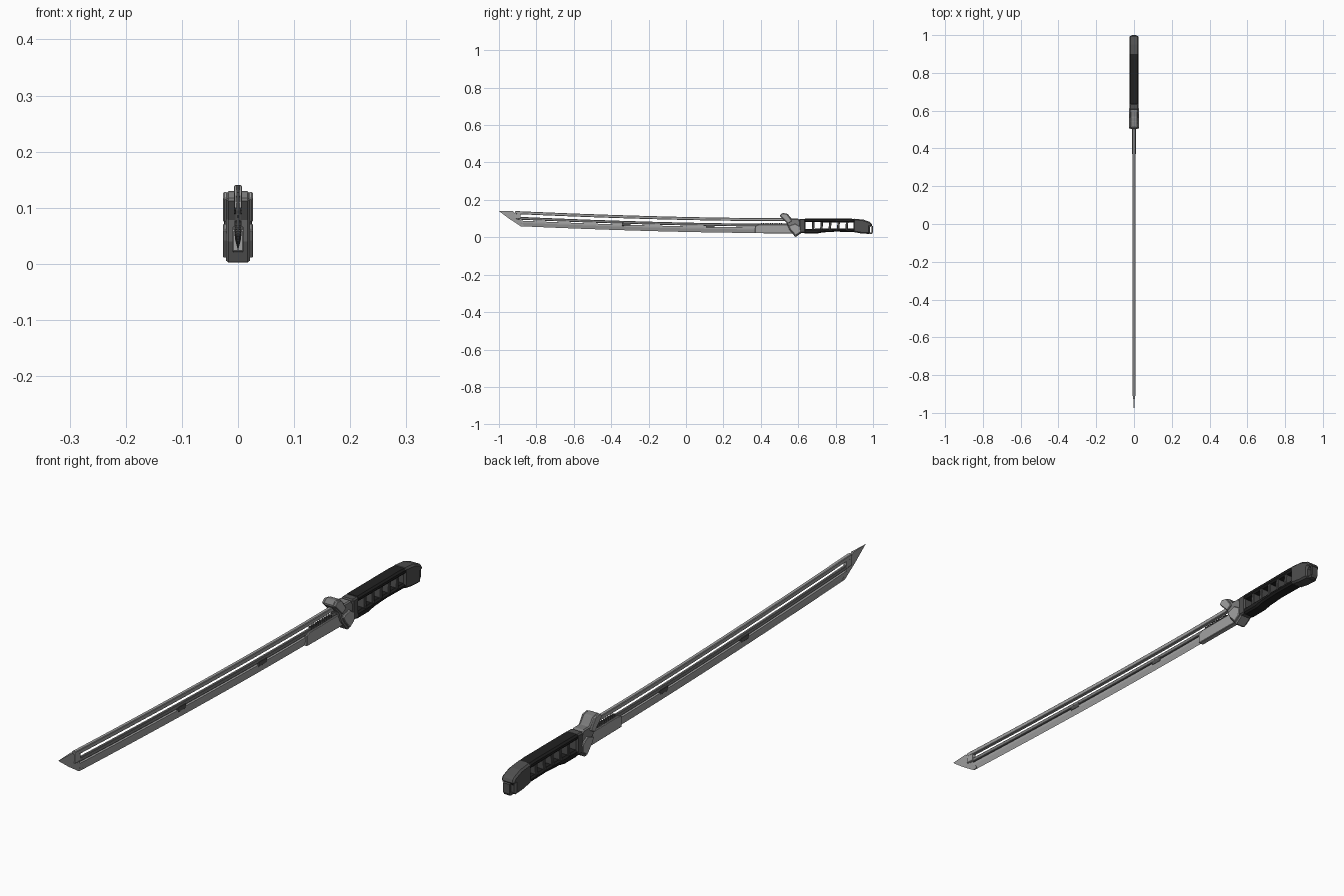
import bpy, bmesh

if "Cube" in bpy.data.objects:
    bpy.data.objects.remove(bpy.data.objects["Cube"])


def material(name, v):
    m = bpy.data.materials.new(name)
    m.diffuse_color = (v, v, v, 1)
    m.use_nodes = True
    m.node_tree.nodes["Principled BSDF"].inputs["Base Color"].default_value = m.diffuse_color
    return m


BLACK = material("grip_black", 0.015)
DARK = material("dark_metal", 0.08)
MID = material("mid_metal", 0.2)
STEEL = material("steel", 0.36)


def finish(name, bm, mat, bevel=0):
    bmesh.ops.recalc_face_normals(bm, faces=bm.faces)
    mesh = bpy.data.meshes.new(name)
    bm.to_mesh(mesh)
    bm.free()
    mesh.materials.append(mat)
    ob = bpy.data.objects.new(name, mesh)
    bpy.context.collection.objects.link(ob)
    if bevel:
        b = ob.modifiers.new("bevel", 'BEVEL')
        b.width = bevel
        b.segments = 1
        b.limit_method = 'ANGLE'
    return ob


def prism(name, pts, hw, mat, bevel=0, x=0):
    """Side profile of (y, z) points extruded to a half width about x."""
    bm = bmesh.new()
    a = [bm.verts.new((x - hw, y, z)) for y, z in pts]
    b = [bm.verts.new((x + hw, y, z)) for y, z in pts]
    bm.faces.new(a)
    bm.faces.new(b[::-1])
    for i in range(len(pts)):
        j = (i + 1) % len(pts)
        bm.faces.new((a[i], a[j], b[j], b[i]))
    return finish(name, bm, mat, bevel)


def box(name, y0, y1, z0, z1, hw, mat, bevel=0, x=0):
    return prism(name, [(y0, z0), (y1, z0), (y1, z1), (y0, z1)], hw, mat, bevel, x)


def sweep(y):
    return 0.036 * max(0, (0.4 - y) / 1.285) ** 1.6


def strip(name, y0, y1, section, mat, n=16):
    """Cross-section of (x, z) points lofted along the blade's curve."""
    bm = bmesh.new()
    rings = []
    for i in range(n + 1):
        y = y0 + (y1 - y0) * i / n
        rings.append([bm.verts.new((x, y, z + sweep(y))) for x, z in section])
    bm.faces.new(rings[0])
    bm.faces.new(rings[-1][::-1])
    k = len(section)
    for r, s in zip(rings, rings[1:]):
        for i in range(k):
            j = (i + 1) % k
            bm.faces.new((r[i], r[j], s[j], s[i]))
    return finish(name, bm, mat)


# blade: spine rod, middle bar and cutting edge
def rect(w, z0, z1, c=0.002):
    return [(-w, z0 + c), (-w + c, z0), (w - c, z0), (w, z0 + c),
            (w, z1 - c), (w - c, z1), (-w + c, z1), (-w, z1 - c)]


strip("spine_rod", -0.91, 0.56, rect(0.007, 0.087, 0.103), STEEL)
strip("middle_bar", -0.90, 0.56, rect(0.005, 0.058, 0.073), MID)
strip("cutting_edge", -0.885, 0.42,
      [(-0.005, 0.053), (-0.005, 0.042), (0, 0.023), (0.005, 0.042), (0.005, 0.053)], STEEL)
strip("spine_end_bracket", -0.915, -0.885, rect(0.0065, 0.062, 0.102), STEEL, 2)
for i, y in enumerate((-0.32, 0.13)):
    strip(f"blade_link_{i}", y - 0.022, y + 0.022, rect(0.006, 0.045, 0.064), DARK, 2)

# wedge-shaped tip, sharp along its leading edge
bm = bmesh.new()
lead = [bm.verts.new(p) for p in ((0, -1, 0.14), (0, -0.945, 0.099), (0, -0.886, 0.06))]
back = [[bm.verts.new((s * 0.004, y, z)) for y, z in ((-0.925, 0.14), (-0.895, 0.105), (-0.865, 0.062))]
        for s in (-1, 1)]
for b in back:
    for i in range(2):
        bm.faces.new((lead[i], lead[i + 1], b[i + 1], b[i]))
for i in range(2):
    bm.faces.new((back[0][i], back[0][i + 1], back[1][i + 1], back[1][i]))
for i, e in ((0, 0), (2, 2)):
    bm.faces.new((lead[e], back[0][i], back[1][i]))
finish("blade_tip", bm, STEEL)

# collar where the blade meets the guard, with small ribs above
prism("blade_collar", [(0.37, 0.022), (0.57, 0.02), (0.57, 0.067), (0.39, 0.067), (0.37, 0.06)],
      0.01, STEEL, 0.002)
for i in range(10):
    y = 0.40 + i * 0.012
    box(f"collar_rib_{i}", y, y + 0.006, 0.064, 0.077, 0.006, DARK)

# tilted guard with raised plates on both sides
prism("guard", [(0.50, 0.115), (0.516, 0.130), (0.543, 0.126), (0.564, 0.100), (0.60, 0.100),
                (0.622, 0.067), (0.618, 0.024), (0.585, 0.0), (0.553, 0.04), (0.537, 0.078)],
      0.021, MID, 0.004)
for s in (-1, 1):
    prism("guard_upper_plate", [(0.503, 0.116), (0.516, 0.128), (0.54, 0.124), (0.566, 0.087),
                                (0.545, 0.074)], 0.004, STEEL, 0.002, s * 0.0225)
    prism("guard_lower_plate", [(0.548, 0.06), (0.585, 0.072), (0.612, 0.055), (0.61, 0.026),
                                (0.586, 0.01), (0.558, 0.042)], 0.004, STEEL, 0.002, s * 0.023)

# grip: ferrule, top cover, lower rail and posts leaving open windows
box("ferrule", 0.605, 0.638, 0.024, 0.099, 0.024, DARK, 0.005)
prism("grip_top_cover", [(0.63, 0.081), (0.905, 0.079), (0.905, 0.098), (0.87, 0.1), (0.63, 0.1)],
      0.025, BLACK, 0.006)
prism("grip_lower_rail", [(0.63, 0.02), (0.70, 0.02), (0.73, 0.026), (0.80, 0.03), (0.905, 0.028),
                          (0.905, 0.046), (0.82, 0.047), (0.63, 0.045)], 0.023, BLACK, 0.006)
for i in range(6):
    y = 0.672 + i * 0.045
    prism(f"grip_post_{i}", [(y, 0.04), (y + 0.013, 0.04), (y + 0.016, 0.085), (y + 0.003, 0.085)],
          0.021, DARK, 0.002)

# pommel with a slim bar behind a slot
prism("pommel", [(0.895, 0.028), (0.94, 0.02), (0.983, 0.018), (0.983, 0.058), (0.998, 0.06),
                 (0.988, 0.08), (0.95, 0.094), (0.895, 0.1)], 0.025, DARK, 0.006)
prism("pommel_bar", [(0.98, 0.018), (0.994, 0.018), (1.0, 0.028), (1.0, 0.06), (0.992, 0.062),
                     (0.992, 0.027), (0.98, 0.026)], 0.012, DARK)
